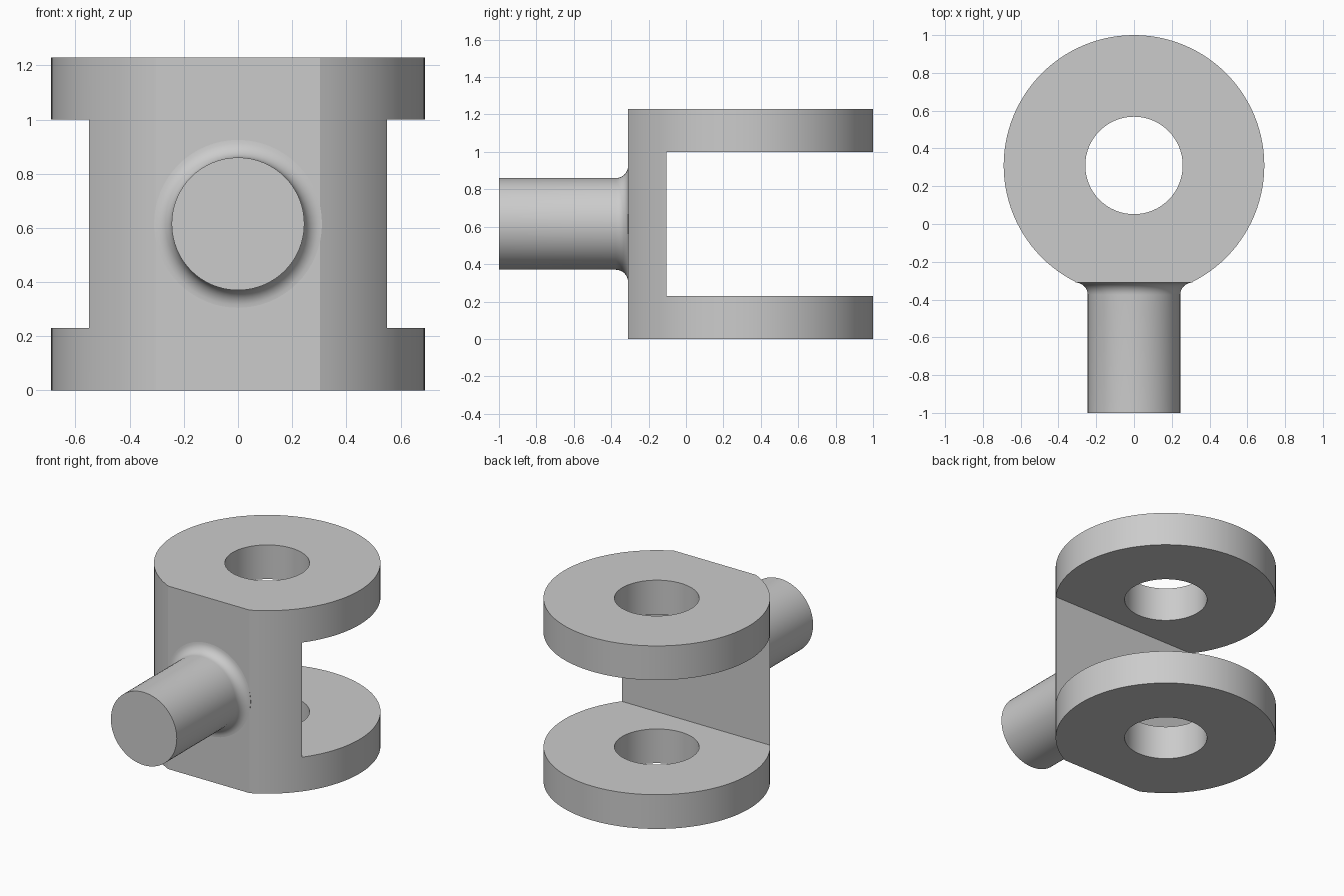
import bpy
import bmesh
import math
from mathutils import Matrix, Vector

if "Cube" in bpy.data.objects:
    bpy.data.objects.remove(bpy.data.objects["Cube"], do_unlink=True)

EYE_Y, EYE_R, HOLE_R = 0.31, 0.69, 0.258
HEIGHT, PLATE = 1.23, 0.23
FLAT_Y, WEB_Y = -0.31, -0.105
SHAFT_R, FILLET = 0.245, 0.065

steel = bpy.data.materials.new("grey_steel")
steel.use_nodes = True
GREY = (0.6, 0.6, 0.6, 1)
steel.diffuse_color = GREY
steel.node_tree.nodes["Principled BSDF"].inputs["Base Color"].default_value = GREY


def finish(name, bm):
    bmesh.ops.recalc_face_normals(bm, faces=bm.faces)
    mesh = bpy.data.meshes.new(name)
    bm.to_mesh(mesh)
    bm.free()
    mesh.materials.append(steel)
    obj = bpy.data.objects.new(name, mesh)
    bpy.context.collection.objects.link(obj)
    return obj


def prism(name, outline, z0, z1):
    bm = bmesh.new()
    face = bm.faces.new([bm.verts.new((x, y, z0)) for x, y in outline])
    top = bmesh.ops.extrude_face_region(bm, geom=[face])["geom"]
    verts = [v for v in top if isinstance(v, bmesh.types.BMVert)]
    bmesh.ops.translate(bm, verts=verts, vec=(0, 0, z1 - z0))
    return finish(name, bm)


def arc(radius, start, end, steps):
    angles = [start + (end - start) * i / steps for i in range(steps + 1)]
    return [(radius * math.cos(a), EYE_Y + radius * math.sin(a)) for a in angles]


def cut(obj, cutter):
    cutter.hide_render = True
    mod = obj.modifiers.new("cut", "BOOLEAN")
    mod.operation, mod.solver, mod.object = "DIFFERENCE", "EXACT", cutter
    bpy.context.view_layer.objects.active = obj
    bpy.ops.object.modifier_apply(modifier=mod.name)
    bpy.data.objects.remove(cutter, do_unlink=True)


def smooth(obj):
    bpy.ops.object.select_all(action="DESELECT")
    obj.select_set(True)
    bpy.context.view_layer.objects.active = obj
    bpy.ops.object.shade_smooth_by_angle(angle=math.radians(20))


# Fork body: round block with a flat front, a slot and a pin hole
flat = math.asin((FLAT_Y - EYE_Y) / EYE_R)
body = prism("fork_body", arc(EYE_R, flat, math.pi - flat, 96), 0, HEIGHT)
slot = [(-1, WEB_Y), (1, WEB_Y), (1, 1.5), (-1, 1.5)]
cut(body, prism("slot_cutter", slot, PLATE, HEIGHT - PLATE))
cut(body, prism("hole_cutter", arc(HOLE_R, 0, math.tau, 64)[:-1], -0.1, HEIGHT + 0.1))
smooth(body)

# Shaft: turned profile with a fillet where it meets the flat front
profile = [(0, -1), (SHAFT_R, -1)]
for i in range(9):
    a = math.pi / 2 * i / 8
    profile.append((SHAFT_R + FILLET * (1 - math.cos(a)),
                    FLAT_Y - FILLET * (1 - math.sin(a))))
profile += [(SHAFT_R + FILLET, FLAT_Y + 0.01), (0, FLAT_Y + 0.01)]
bm = bmesh.new()
ring = [bm.verts.new((r, y, 0)) for r, y in profile]
edges = [bm.edges.new(pair) for pair in zip(ring, ring[1:])]
bmesh.ops.spin(bm, geom=ring + edges, cent=(0, 0, 0), axis=(0, 1, 0),
               angle=math.tau, steps=64, use_duplicate=False)
bmesh.ops.remove_doubles(bm, verts=bm.verts, dist=0.0001)
bmesh.ops.translate(bm, verts=bm.verts, vec=(0, 0, HEIGHT / 2))
smooth(finish("shaft", bm))
